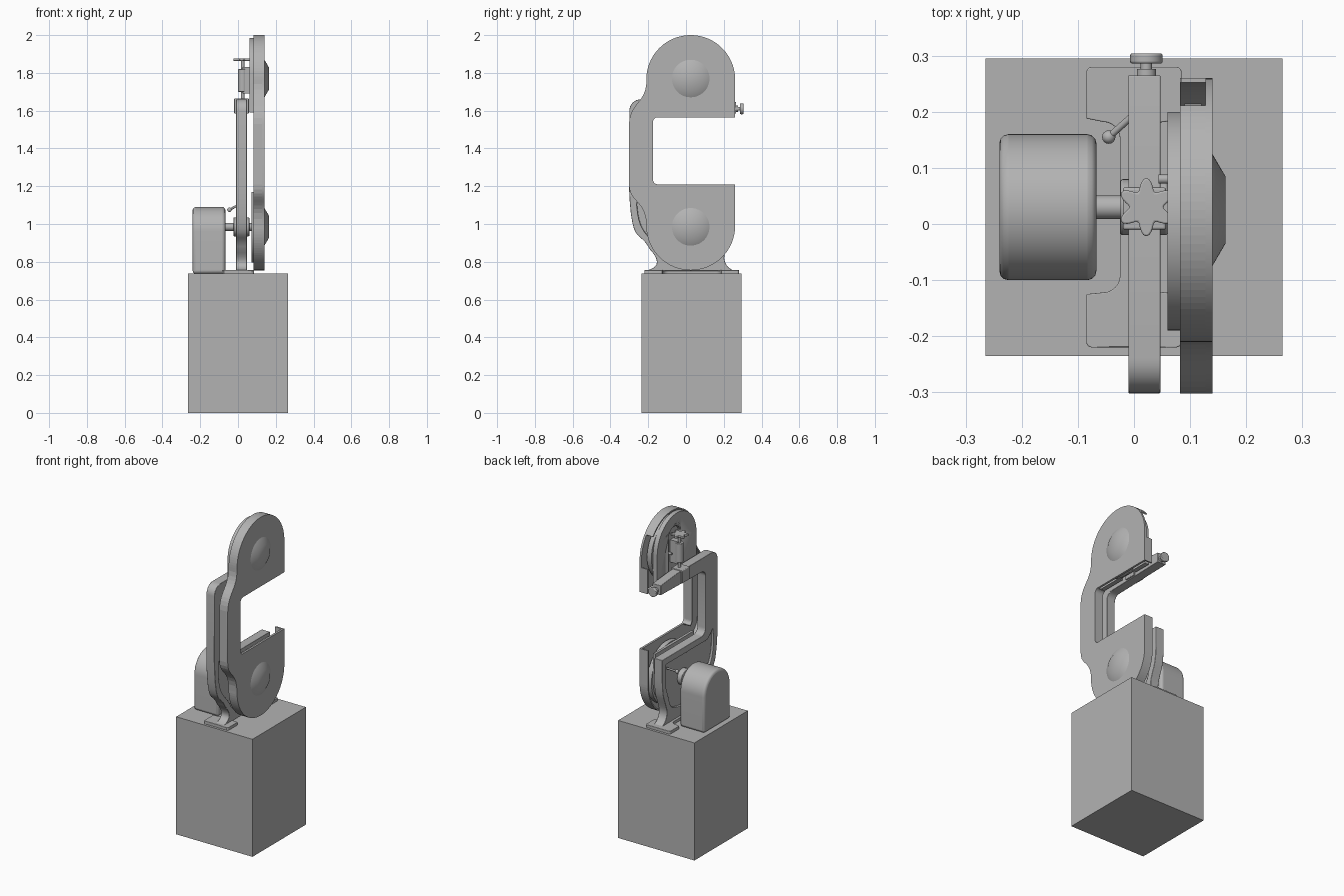
import bpy, bmesh
from math import sin, cos, pi, radians
from mathutils import Vector

if "Cube" in bpy.data.objects:
    bpy.data.objects.remove(bpy.data.objects["Cube"])

grey = bpy.data.materials.new("machine grey")
grey.use_nodes = True
grey.diffuse_color = (0.45, 0.45, 0.45, 1)
grey.node_tree.nodes["Principled BSDF"].inputs["Base Color"].default_value = (0.45, 0.45, 0.45, 1)


def finish(name, bm, bevel=0, smooth=True):
    bmesh.ops.recalc_face_normals(bm, faces=bm.faces)
    mesh = bpy.data.meshes.new(name)
    bm.to_mesh(mesh)
    bm.free()
    obj = bpy.data.objects.new(name, mesh)
    bpy.context.collection.objects.link(obj)
    mesh.materials.append(grey)
    if smooth:
        bpy.ops.object.select_all(action='DESELECT')
        obj.select_set(True)
        bpy.context.view_layer.objects.active = obj
        bpy.ops.object.shade_smooth_by_angle(angle=radians(35))
    if bevel:
        mod = obj.modifiers.new("bevel", 'BEVEL')
        mod.width, mod.segments, mod.limit_method = bevel, 3, 'ANGLE'
        mod.angle_limit = radians(40)
    return obj


def prism(name, pts, lo, hi, axis='x', bevel=0):
    """Extrude a flat outline along x (outline in y,z) or z (outline in x,y)."""
    def place(p, h):
        return (h, *p) if axis == 'x' else (*p, h)
    bm = bmesh.new()
    face = bm.faces.new([bm.verts.new(place(p, lo)) for p in pts])
    new = bmesh.ops.extrude_face_region(bm, geom=[face])["geom"]
    step = Vector(place((0, 0), hi - lo))
    bmesh.ops.translate(bm, vec=step, verts=[v for v in new if isinstance(v, bmesh.types.BMVert)])
    return finish(name, bm, bevel)


def box(name, x, y, z, bevel=0):
    return prism(name, [(x[0], y[0]), (x[1], y[0]), (x[1], y[1]), (x[0], y[1])], *z, 'z', bevel)


def rod(name, a, b, r, r2=None, sides=32, bevel=0):
    a, b = Vector(a), Vector(b)
    bm = bmesh.new()
    bmesh.ops.create_cone(bm, cap_ends=True, segments=sides, radius1=r,
                          radius2=r if r2 is None else r2, depth=(b - a).length)
    bm.transform((b - a).to_track_quat('Z', 'Y').to_matrix().to_4x4())
    bmesh.ops.translate(bm, vec=(a + b) / 2, verts=bm.verts)
    return finish(name, bm, bevel)


def arc(cx, cy, r, start, end, n=32):
    angles = [radians(start + (end - start) * i / n) for i in range(n + 1)]
    return [(cx + r * cos(t), cy + r * sin(t)) for t in angles]


def bend(p0, p1, p2, p3, n=10):
    """Cubic curve points."""
    out = []
    for i in range(n + 1):
        t = i / n
        w = ((1 - t) ** 3, 3 * t * (1 - t) ** 2, 3 * t * t * (1 - t), t ** 3)
        out.append(tuple(sum(k * p[j] for k, p in zip(w, (p0, p1, p2, p3))) for j in (0, 1)))
    return out


def wall(name, pts, lo, hi, thick):
    """Thin rim following a path, thickened towards the inside."""
    bm = bmesh.new()
    rows = [(bm.verts.new((lo, *p)), bm.verts.new((hi, *p))) for p in pts]
    for (a, b), (c, d) in zip(rows, rows[1:]):
        bm.faces.new((a, b, d, c))
    mesh = bpy.data.meshes.new(name)
    bm.to_mesh(mesh)
    bm.free()
    obj = bpy.data.objects.new(name, mesh)
    bpy.context.collection.objects.link(obj)
    mesh.materials.append(grey)
    mod = obj.modifiers.new("thickness", 'SOLIDIFY')
    mod.thickness, mod.offset = thick, 1


def cut(target, cutter):
    mod = target.modifiers.new("cut", 'BOOLEAN')
    mod.object, mod.operation, mod.solver = cutter, 'DIFFERENCE', 'EXACT'
    cutter.hide_render = True
    cutter.hide_set(True)


# Pedestal
box("pedestal", (-.265, .265), (-.235, .295), (0, .738))

# Wheel cover: front plate with a rim behind it
UP, LOW, R, CY = 1.765, .99, .235, .025
top_arc = arc(CY, UP, R, 0, 180, 48)
left_side = (bend((-.21, 1.74), (-.22, 1.64), (-.295, 1.64), (-.302, 1.53))
             + bend((-.302, 1.21), (-.3, 1.11), (-.212, 1.13), (-.21, LOW)))
bottom_arc = arc(CY, LOW, R, 180, 360, 48)[1:]
mouth = ([(.26, 1.21)] + arc(-.15, 1.235, .025, 270, 180, 6)
         + arc(-.15, 1.54, .025, 180, 90, 6) + [(.26, 1.565)])
prism("cover_plate", top_arc + left_side + bottom_arc + mouth, .127, .14)
wall("cover_rim", top_arc[10:] + left_side + bottom_arc + [(.26, 1.21)], .082, .128, .008)
wall("cover_lower_guard", [(.26, 1.565), (.26, 1.72)], .085, .128, .008)
wall("cover_inner_rim", mouth[2:-2], .082, .128, .008)
for label, z in (("upper", 1.77), ("lower", .985)):
    rod(label + "_hub_dome", (.135, CY, z), (.163, CY, z), .108, .06, 48)
    rod(label + "_wheel", (.09, CY, z), (.12, CY, z), .19, sides=48)

# Back plates behind the wheels
upper_back = prism("upper_back_plate", [(-.19, 1.59), (.2, 1.59)] + arc(.005, 1.79, .195, 0, 180),
                   .06, .088)
recess = prism("recess_cutter", [(-.03, 1.55), (.09, 1.55)] + arc(.03, 1.85, .06, 0, 180), .04, .075)
cut(upper_back, recess)
prism("lower_back_plate", [(.2, 1.17), (-.18, 1.17)] + arc(.01, .985, .19, 180, 360), .072, .088)

# C-shaped frame
frame_outline = ([(.265, 1.585), (.265, 1.645), (.1, 1.66)]
                 + arc(-.24, 1.6, .06, 90, 180, 8)
                 + bend((-.302, 1.2), (-.29, .88), (-.25, .97), (-.2, .88))
                 + bend((-.195, .87), (-.12, .79), (-.16, .765), (-.215, .752))
                 + bend((.255, .752), (.21, .77), (.19, .81), (.21, .86))
                 + bend((.22, .89), (.25, .95), (.25, 1), (.25, 1.17), 6)
                 + arc(-.14, 1.21, .04, 270, 180, 6) + arc(-.14, 1.535, .04, 180, 90, 6))
frame = prism("frame", frame_outline, -.01, .047)
web = [(.21, 1.13), (-.2, 1.13), (-.255, 1.18)] + bend((-.26, 1.1), (-.25, .95), (-.2, .95), (-.14, .86))
web += bend((-.13, .84), (-.1, .8), (.15, .8), (.17, .86)) + [(.21, .98)]
for label, lo, hi in (("left", -.03, .005), ("right", .032, .07)):
    cut(frame, prism(label + "_web_cutter", web, lo, hi))
bev = frame.modifiers.new("bevel", 'BEVEL')
bev.width, bev.segments, bev.limit_method, bev.angle_limit = .006, 2, 'ANGLE', radians(50)

# Foot plate with four pads
half = ([(.025, -.22), (.075, -.22)] + arc(.075, -.21, .01, -90, 0, 4) + [(.085, -.125)]
        + [(.055, -.122)] + arc(.055, -.092, .03, 270, 180, 6)[1:]
        + arc(.055, .152, .03, 180, 90, 6) + [(.085, .188)]
        + arc(.075, .27, .01, 0, 90, 4) + [(.025, .28)])
prism("foot_plate", half + [(-x, y) for x, y in reversed(half)], .736, .756, 'z', .003)

# Motor housing and drive shaft
prism("motor_housing", [(-.1, .737), (.16, .737)] + arc(.03, .96, .13, 0, 180), -.24, -.067, bevel=.016)
rod("drive_shaft", (-.08, .03, .985), (.1, .03, .985), .021)
rod("shaft_bearing", (-.024, .03, .985), (.06, .03, .985), .05, bevel=.004)

# Blade tension post with star knob
box("tension_block", (-.02, .057), (-.01, .065), (1.585, 1.665), .004)
rod("tension_screw", (.025, .03, 1.65), (.025, .03, 1.875), .009)
rod("tension_sleeve", (.025, .03, 1.7), (.025, .03, 1.82), .024, bevel=.003)
box("sleeve_bracket", (.025, .078), (.01, .05), (1.69, 1.83))
star = []
for i in range(60):
    t = 2 * pi * i / 60
    r = .041 + .011 * cos(6 * t)
    star.append((.022 + r * cos(t + pi / 2), .03 + r * sin(t + pi / 2)))
prism("star_knob", star, 1.863, 1.877, 'z', .003)
rod("tracking_screw", (.044, .08, 1.76), (.075, .08, 1.76), .008)

# Arm end screw with hand knob
rod("arm_screw", (.022, .25, 1.61), (.022, .3, 1.61), .01)
rod("arm_screw_collar", (.022, .264, 1.61), (.022, .276, 1.61), .017)
rod("arm_knob", (.022, .286, 1.61), (.022, .304, 1.61), .029, bevel=.004)

# Switch lever with ball end
rod("lever", (-.045, .155, 1.075), (.0, .195, 1.1), .006)
bm = bmesh.new()
bmesh.ops.create_uvsphere(bm, u_segments=16, v_segments=10, radius=.012)
bmesh.ops.translate(bm, vec=(-.045, .155, 1.075), verts=bm.verts)
finish("lever_ball", bm)
